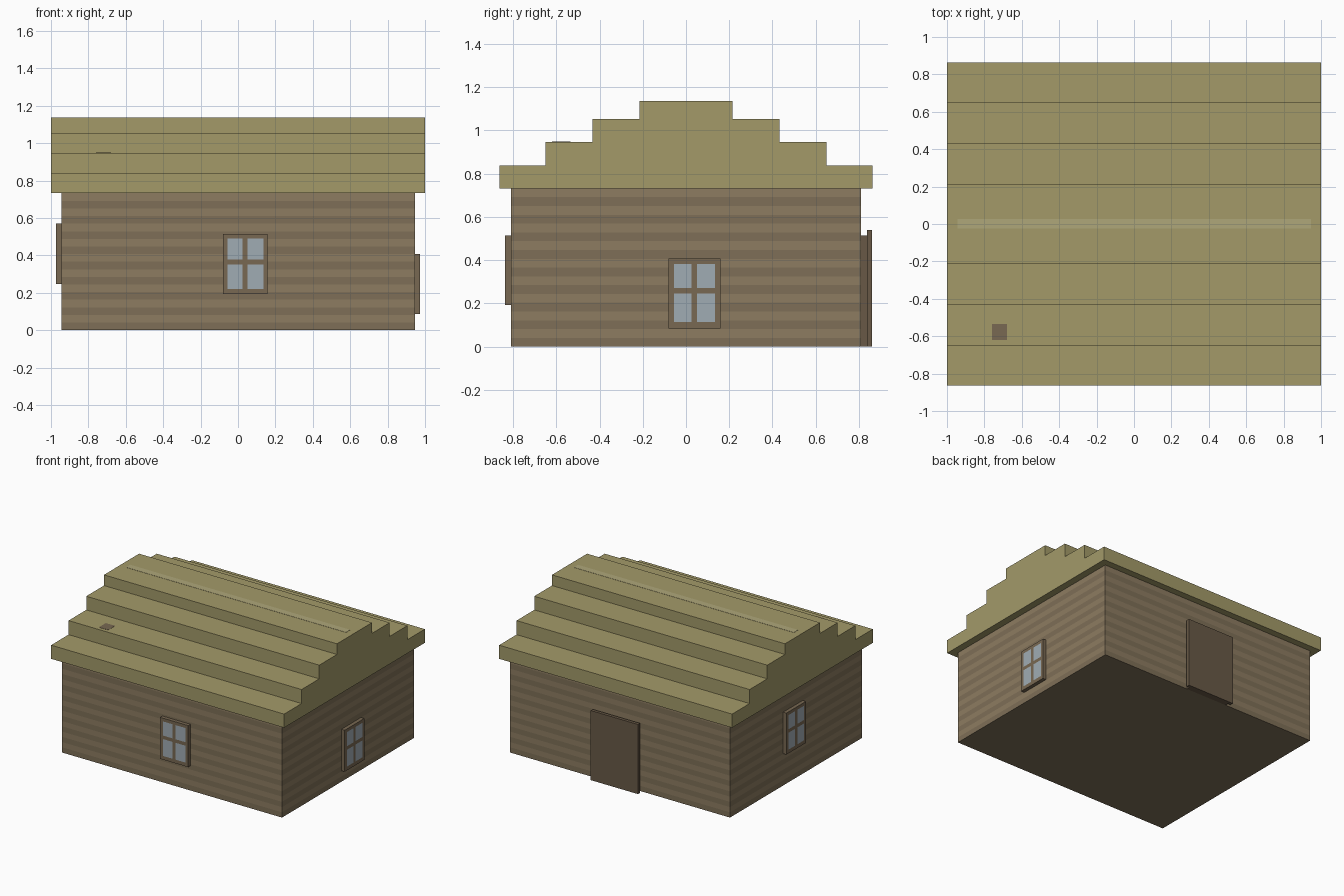
import bpy, bmesh
from mathutils import Vector

if "Cube" in bpy.data.objects:
    bpy.data.objects.remove(bpy.data.objects["Cube"])


def material(name, r, g, b):
    m = bpy.data.materials.new(name)
    lin = [((c / 255 + 0.055) / 1.055) ** 2.4 for c in (r, g, b)]
    m.diffuse_color = (*lin, 1)
    m.use_nodes = True
    m.node_tree.nodes["Principled BSDF"].inputs["Base Color"].default_value = m.diffuse_color
    return m


WALL_A = material("wall_light", 141, 124, 97)
WALL_B = material("wall_dark", 126, 111, 87)
THATCH = material("thatch", 163, 154, 105)
RIDGE = material("ridge_pale", 175, 167, 122)
FRAME = material("frame_wood", 120, 104, 82)
GLASS = material("glass", 160, 172, 180)
DOOR = material("door_wood", 104, 89, 70)


def finish(name, bm, mats):
    bmesh.ops.recalc_face_normals(bm, faces=bm.faces[:])
    mesh = bpy.data.meshes.new(name)
    bm.to_mesh(mesh)
    bm.free()
    for m in mats:
        mesh.materials.append(m)
    obj = bpy.data.objects.new(name, mesh)
    bpy.context.collection.objects.link(obj)
    return obj


def box(name, lo, hi, mats, cuts=(), pick=None):
    """Box between two corners, sliced at (axis, value) cuts; pick() chooses a face's material."""
    lo, hi = Vector(lo), Vector(hi)
    bm = bmesh.new()
    bmesh.ops.create_cube(bm, size=1)
    for v in bm.verts:
        v.co = (lo + hi) / 2 + v.co * (hi - lo)
    for axis, value in cuts:
        n = Vector((0, 0, 0))
        n[axis] = 1
        bmesh.ops.bisect_plane(bm, geom=bm.verts[:] + bm.edges[:] + bm.faces[:],
                               plane_co=n * value, plane_no=n)
    if pick:
        for f in bm.faces:
            f.normal_update()
            f.material_index = pick(f.calc_center_median(), f.normal)
    return finish(name, bm, mats)


# Walls with alternating horizontal boards
X, Y, EAVE, BANDS = 0.945, 0.81, 0.732, 18
step = EAVE / BANDS
box("walls", (-X, -Y, 0), (X, Y, EAVE), [WALL_A, WALL_B],
    [(2, i * step) for i in range(1, BANDS)],
    lambda c, n: 1 if abs(n.z) > 0.5 else 1 - int(c.z / step) % 2)

# Stepped roof: half profile mirrored, then extruded along x
half = [(0.863, 0.732), (0.863, 0.838), (0.649, 0.838), (0.649, 0.947),
        (0.432, 0.947), (0.432, 1.053), (0.215, 1.053), (0.215, 1.136)]
profile = half + [(-y, z) for y, z in reversed(half)]
bm = bmesh.new()
end = bm.faces.new([bm.verts.new((-1, y, z)) for y, z in profile])
ext = bmesh.ops.extrude_face_region(bm, geom=[end], use_keep_orig=True)
bmesh.ops.translate(bm, vec=(2, 0, 0),
                    verts=[g for g in ext["geom"] if isinstance(g, bmesh.types.BMVert)])
finish("stepped_roof", bm, [THATCH])

# Ridge strip and chimney top, almost flush with the roof
box("ridge_strip", (-X, -0.025, 1.1), (X, 0.027, 1.1375), [RIDGE])
box("chimney_top", (-0.76, -0.62, 0.9), (-0.68, -0.535, 0.9485), [FRAME])


# Windows: slab sliced into a frame and four panes on its outer face
def window(name, axis, sign, wall, z0):
    side = 1 - axis
    a0, width, height, depth = -0.081, 0.24, 0.322, 0.028
    us = [a0 + d for d in (0.025, 0.106, 0.133, 0.216)]
    zs = [z0 + d for d in (0.029, 0.16, 0.187, 0.297)]
    lo, hi = [0, 0, z0], [0, 0, z0 + height]
    lo[side], hi[side] = a0, a0 + width
    lo[axis], hi[axis] = sorted((sign * (wall - 0.01), sign * (wall + depth)))

    def inside(v, s):
        return s[0] < v < s[1] or s[2] < v < s[3]

    box(name, lo, hi, [FRAME, GLASS], [(side, u) for u in us] + [(2, z) for z in zs],
        lambda c, n: int(n[axis] * sign > 0.5 and inside(c[side], us) and inside(c.z, zs)))


window("front_window", 1, -1, Y, 0.192)
window("right_window", 0, 1, X, 0.085)
window("left_window", 0, -1, X, 0.247)

# Back door: narrower backing with a larger leaf in front
box("door_backing", (-0.165, Y - 0.01, 0), (0.19, 0.836, 0.515), [DOOR])
box("door_leaf", (-0.19, 0.836, 0), (0.215, 0.861, 0.54), [DOOR])
